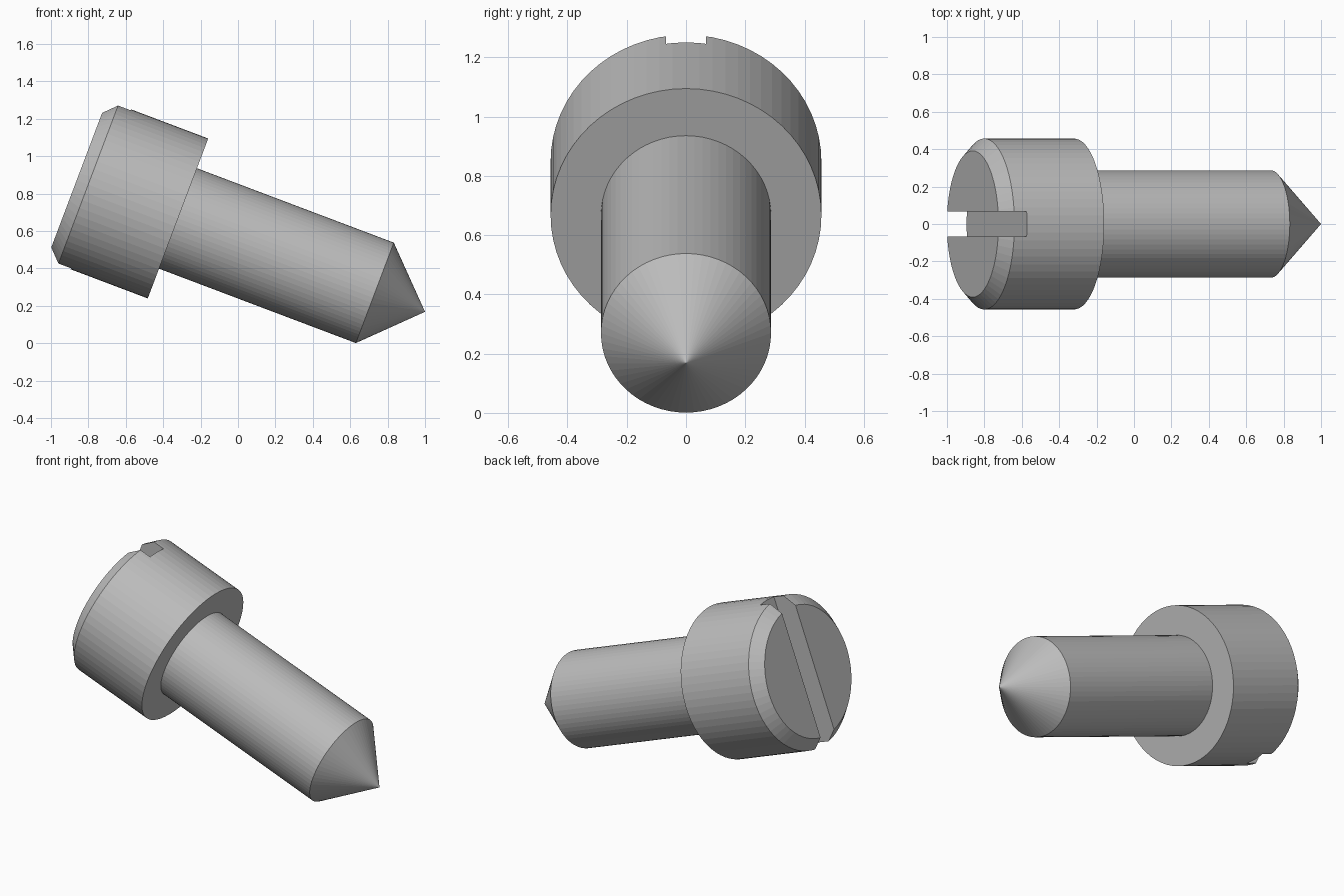
import bpy, bmesh, math
from mathutils import Matrix, Vector

cube = bpy.data.objects.get("Cube")
if cube:
    bpy.data.objects.remove(cube, do_unlink=True)

SIDES = 64
TILT = math.radians(20.7)
HEAD_R, CHAMFER = 0.457, 0.066
SHANK_R = 0.287
LENGTH, SHANK_LENGTH = 1.991, 1.412
SLOT_WIDTH, SLOT_DEPTH = 0.136, 0.138

# Local frame: tip at the origin, local z runs along the axis towards the head
PLACE = Matrix.Translation((1, 0, 0.168)) @ Matrix.Rotation(TILT - math.pi / 2, 4, 'Y')

steel = bpy.data.materials.new("plain grey")
steel.use_nodes = True
grey = (0.5, 0.5, 0.5, 1)
steel.diffuse_color = grey
steel.node_tree.nodes["Principled BSDF"].inputs["Base Color"].default_value = grey


def make_object(name, bm):
    bmesh.ops.recalc_face_normals(bm, faces=bm.faces)
    mesh = bpy.data.meshes.new(name)
    bm.to_mesh(mesh)
    bm.free()
    mesh.materials.append(steel)
    obj = bpy.data.objects.new(name, mesh)
    obj.matrix_world = PLACE
    bpy.context.collection.objects.link(obj)
    return obj


def lathe(profile):
    """Closed solid turned about the local z axis from (radius, height) points."""
    bm = bmesh.new()
    verts = [bm.verts.new((r, 0, z)) for r, z in profile]
    edges = [bm.edges.new(pair) for pair in zip(verts, verts[1:])]
    bmesh.ops.spin(bm, geom=verts + edges, axis=(0, 0, 1), cent=(0, 0, 0),
                   angle=2 * math.pi, steps=SIDES, use_duplicate=False)
    bmesh.ops.remove_doubles(bm, verts=bm.verts, dist=1e-5)
    bmesh.ops.holes_fill(bm, edges=[e for e in bm.edges if e.is_boundary], sides=0)
    return bm


# Conical point and shank, with the shank ending just inside the head
shank = make_object("pointed_shank", lathe([
    (0, 0), (SHANK_R, SHANK_R), (SHANK_R, SHANK_LENGTH + 0.02)]))

# Chamfered cylindrical head
head = make_object("slotted_head", lathe([
    (HEAD_R, SHANK_LENGTH), (HEAD_R, LENGTH - CHAMFER), (HEAD_R - CHAMFER, LENGTH)]))

# Driver slot cut straight across the head
bm = bmesh.new()
bmesh.ops.create_cube(bm, size=1)
bmesh.ops.scale(bm, vec=(2 * HEAD_R + 0.2, SLOT_WIDTH, 2 * SLOT_DEPTH), verts=bm.verts)
bmesh.ops.translate(bm, vec=Vector((0, 0, LENGTH)), verts=bm.verts)
cutter = make_object("slot_cutter", bm)
cutter.hide_render = True
cutter.hide_set(True)
cutter.display_type = 'WIRE'

slot = head.modifiers.new("driver_slot", 'BOOLEAN')
slot.operation = 'DIFFERENCE'
slot.solver = 'EXACT'
slot.object = cutter
